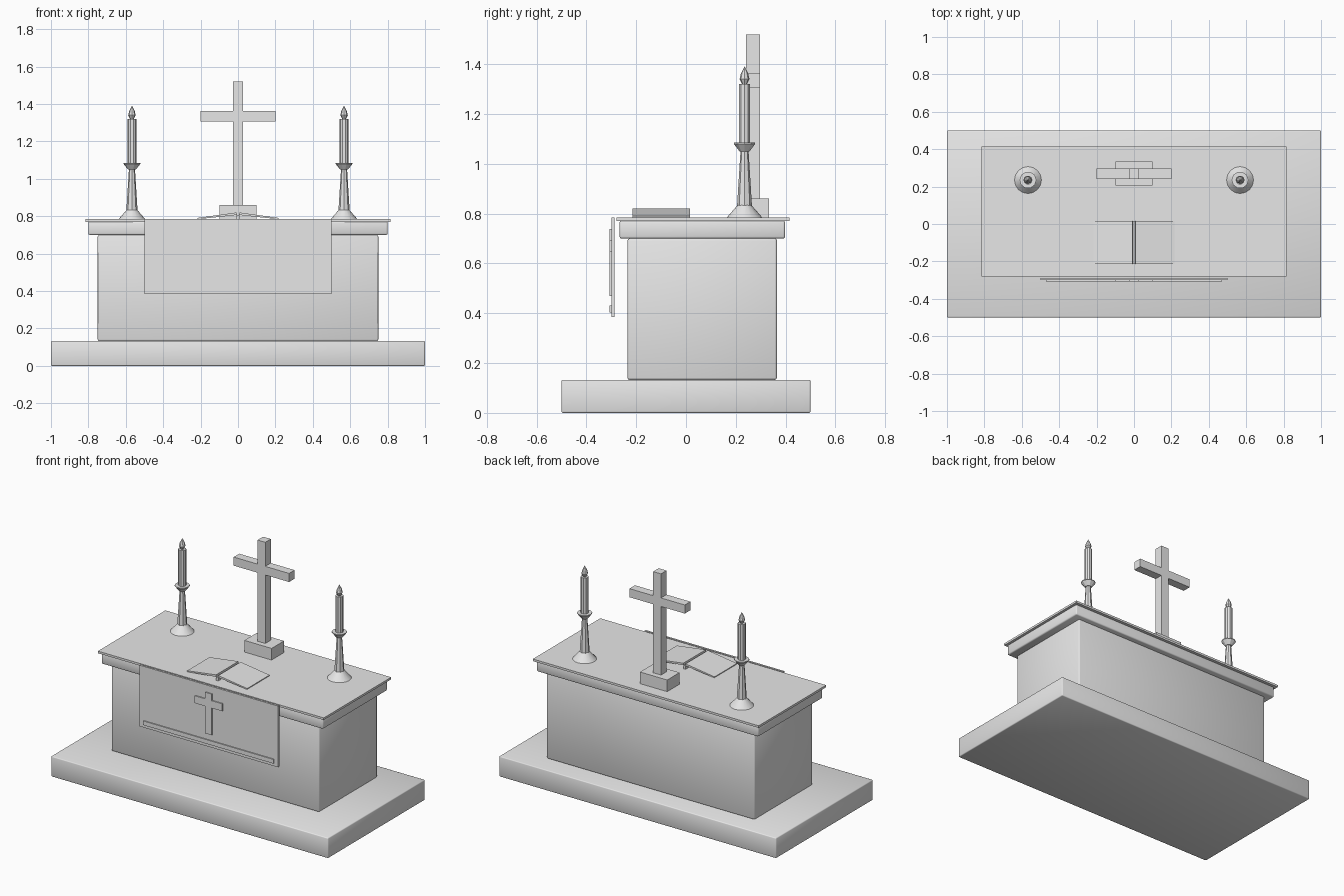
import bpy, bmesh, math
from mathutils import Matrix

if "Cube" in bpy.data.objects:
    bpy.data.objects.remove(bpy.data.objects["Cube"])

stone = bpy.data.materials.new("light_grey")
stone.diffuse_color = (0.8, 0.8, 0.8, 1)
stone.use_nodes = True
stone.node_tree.nodes["Principled BSDF"].inputs["Base Color"].default_value = stone.diffuse_color


def finish(name, bm, smooth=False):
    bmesh.ops.recalc_face_normals(bm, faces=bm.faces[:])
    me = bpy.data.meshes.new(name)
    bm.to_mesh(me)
    bm.free()
    me.materials.append(stone)
    for p in me.polygons:
        p.use_smooth = smooth
    ob = bpy.data.objects.new(name, me)
    bpy.context.collection.objects.link(ob)
    return ob


def box(name, x, y, z, bevel=0):
    """Box from (min, max) ranges, optionally with soft rounded edges."""
    bm = bmesh.new()
    size = [r[1] - r[0] for r in (x, y, z)]
    mid = [(r[0] + r[1]) / 2 for r in (x, y, z)]
    bmesh.ops.create_cube(bm, size=1, matrix=Matrix.Translation(mid) @ Matrix.Diagonal((*size, 1)))
    if bevel:
        bmesh.ops.bevel(bm, geom=bm.edges[:], offset=bevel, segments=2, profile=0.5, affect='EDGES')
    return finish(name, bm, bool(bevel))


def prism(name, outline, y0, y1):
    """Extrude an x-z outline along y."""
    bm = bmesh.new()
    face = bm.faces.new([bm.verts.new((x, y0, z)) for x, z in outline])
    ext = bmesh.ops.extrude_face_region(bm, geom=[face])
    bmesh.ops.translate(bm, vec=(0, y1 - y0, 0),
                        verts=[v for v in ext['geom'] if isinstance(v, bmesh.types.BMVert)])
    return finish(name, bm)


def cross(name, half, arm, z0, z1, arm0, arm1, y0, y1):
    right = [(half, z0), (half, arm0), (arm, arm0), (arm, arm1), (half, arm1), (half, z1)]
    return prism(name, right + [(-x, z) for x, z in reversed(right)], y0, y1)


def lathe(name, profile, sides, cx, cy, smooth=False):
    """Closed turned shape from (radius, height) points."""
    bm = bmesh.new()
    rings = [[bm.verts.new((cx + r * math.cos(2 * math.pi * i / sides),
                            cy + r * math.sin(2 * math.pi * i / sides), z))
              for i in range(sides)] for r, z in profile]
    for a, b in zip(rings, rings[1:]):
        for i in range(sides):
            j = (i + 1) % sides
            bm.faces.new((a[i], a[j], b[j], b[i]))
    bm.faces.new(rings[0])
    bm.faces.new(rings[-1])
    ob = finish(name, bm, smooth)
    if smooth:
        ob.data.set_sharp_from_angle(angle=math.radians(32))


# Stepped base, body and table slab
box("platform", (-1, 1), (-0.5, 0.5), (0, 0.133), 0.006)
box("altar_body", (-0.75, 0.75), (-0.235, 0.365), (0.133, 0.70), 0.008)
box("table_slab", (-0.8, 0.8), (-0.267, 0.398), (0.70, 0.772), 0.008)

# Cloth with hanging front panel
box("top_cloth", (-0.815, 0.815), (-0.28, 0.415), (0.77, 0.784))
box("front_cloth", (-0.5, 0.5), (-0.30, -0.288), (0.385, 0.784))
box("cloth_trim", (-0.47, 0.47), (-0.307, -0.299), (0.404, 0.431))
cross("cloth_emblem", 0.025, 0.1, 0.47, 0.738, 0.647, 0.695, -0.307, -0.299)

# Standing cross
box("cross_foot", (-0.098, 0.098), (0.206, 0.334), (0.784, 0.86))
cross("standing_cross", 0.028, 0.2, 0.86, 1.52, 1.307, 1.363, 0.241, 0.298)

# Open book
for side, s in (("left", -1), ("right", 1)):
    prism(side + "_page",
          [(s * x, z) for x, z in ((0.008, 0.82), (0.217, 0.791), (0.215, 0.784), (0.006, 0.807))],
          -0.215, 0.016)
box("book_spine", (-0.008, 0.008), (-0.215, 0.016), (0.784, 0.807))

# Candlesticks
for side, cx in (("left", -0.567), ("right", 0.567)):
    cy = 0.235
    lathe(side + "_candle_foot", [(0.072, 0.784), (0.028, 0.834)], 16, cx, cy, True)
    lathe(side + "_candle_stem", [(0.030, 0.83), (0.016, 1.055)], 8, cx, cy)
    lathe(side + "_candle_cup", [(0.021, 1.05), (0.045, 1.08), (0.045, 1.085)], 10, cx, cy)
    lathe(side + "_candle", [(0.024, 1.085), (0.024, 1.32)], 10, cx, cy)
    lathe(side + "_flame", [(0.010, 1.32), (0.020, 1.34), (0.015, 1.362), (0.001, 1.39)], 8, cx, cy)
